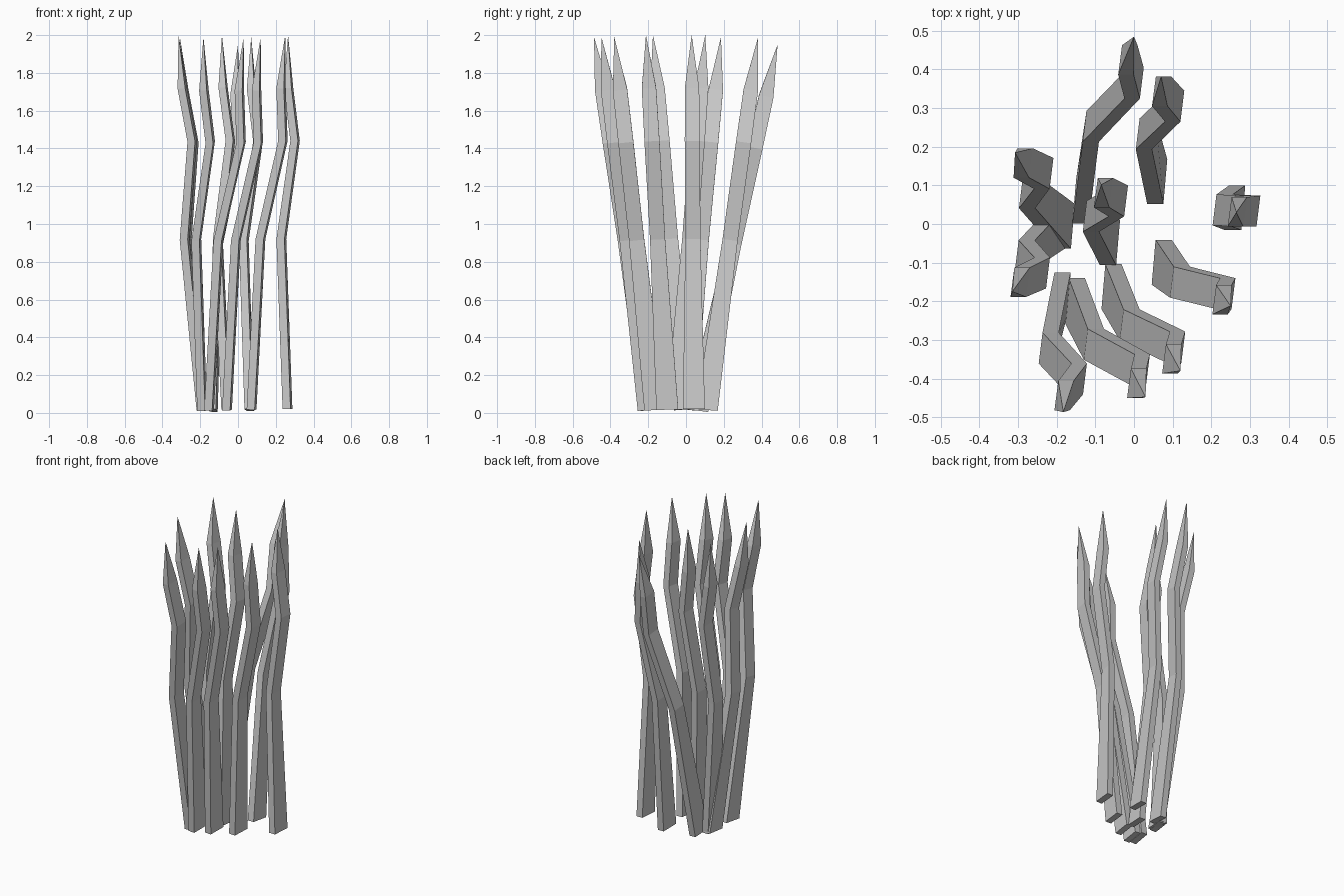
import bpy

if "Cube" in bpy.data.objects:
    bpy.data.objects.remove(bpy.data.objects["Cube"])

# Shared blade profile: height, sideways zigzag, half thickness, half width
LEVELS = [(0.02, 0.0, 0.021, 0.058),
          (0.92, -0.034, 0.021, 0.040),
          (1.44, 0.038, 0.020, 0.040),
          (1.72, 0.003, 0.020, 0.038)]

# Each blade: base x, base y, tip x, tip y, tip z
BLADES = [(-0.135, 0.055, 0.000, 0.485, 1.95),
          (0.060, 0.107, 0.070, 0.382, 1.99),
          (0.262, 0.042, 0.265, 0.030, 2.00),
          (0.070, -0.098, 0.250, -0.212, 2.00),
          (-0.060, -0.160, 0.120, -0.380, 1.99),
          (-0.155, -0.195, 0.030, -0.448, 1.99),
          (-0.190, -0.180, -0.183, -0.487, 1.99),
          (-0.192, -0.003, -0.315, -0.175, 2.00),
          (-0.178, -0.008, -0.308, 0.185, 1.99),
          (-0.062, -0.050, -0.085, 0.102, 2.00)]


def grass_blade(index, bx, by, tx, ty, tz):
    """Four-sided tapering stem, leaning from base to a pointed tip."""
    lean_x, lean_y = (tx - bx) / 2, (ty - by) / 2
    verts, faces = [], []
    for z, zig, t, w in LEVELS:
        for sx, sy in ((-1, -1), (1, -1), (1, 1), (-1, 1)):
            skew = 0.005 * sy
            # sections tilt with the lean
            dz = -lean_y * sy * w - lean_x * sx * t
            if z < 0.1:
                dz = dz * 0.6 - abs(lean_y) * 0.03
            verts.append((bx + lean_x * z + zig + sx * t + skew,
                          by + lean_y * z + sy * w,
                          max(0.0, z + dz - (2 - tz) * z / 2)))
    tip = len(verts)
    verts.append((tx, ty, tz))
    faces.append((3, 2, 1, 0))
    for k in range(len(LEVELS) - 1):
        for i in range(4):
            j = (i + 1) % 4
            a, b = k * 4, k * 4 + 4
            faces.append((a + i, a + j, b + j, b + i))
    for i in range(4):
        faces.append((tip - 4 + i, tip - 4 + (i + 1) % 4, tip))
    mesh = bpy.data.meshes.new("grass_blade")
    mesh.from_pydata(verts, [], faces)
    mesh.update()
    obj = bpy.data.objects.new(f"grass_blade_{index}", mesh)
    bpy.context.collection.objects.link(obj)


# Clump of blades
for n, blade in enumerate(BLADES, 1):
    grass_blade(n, *blade)
